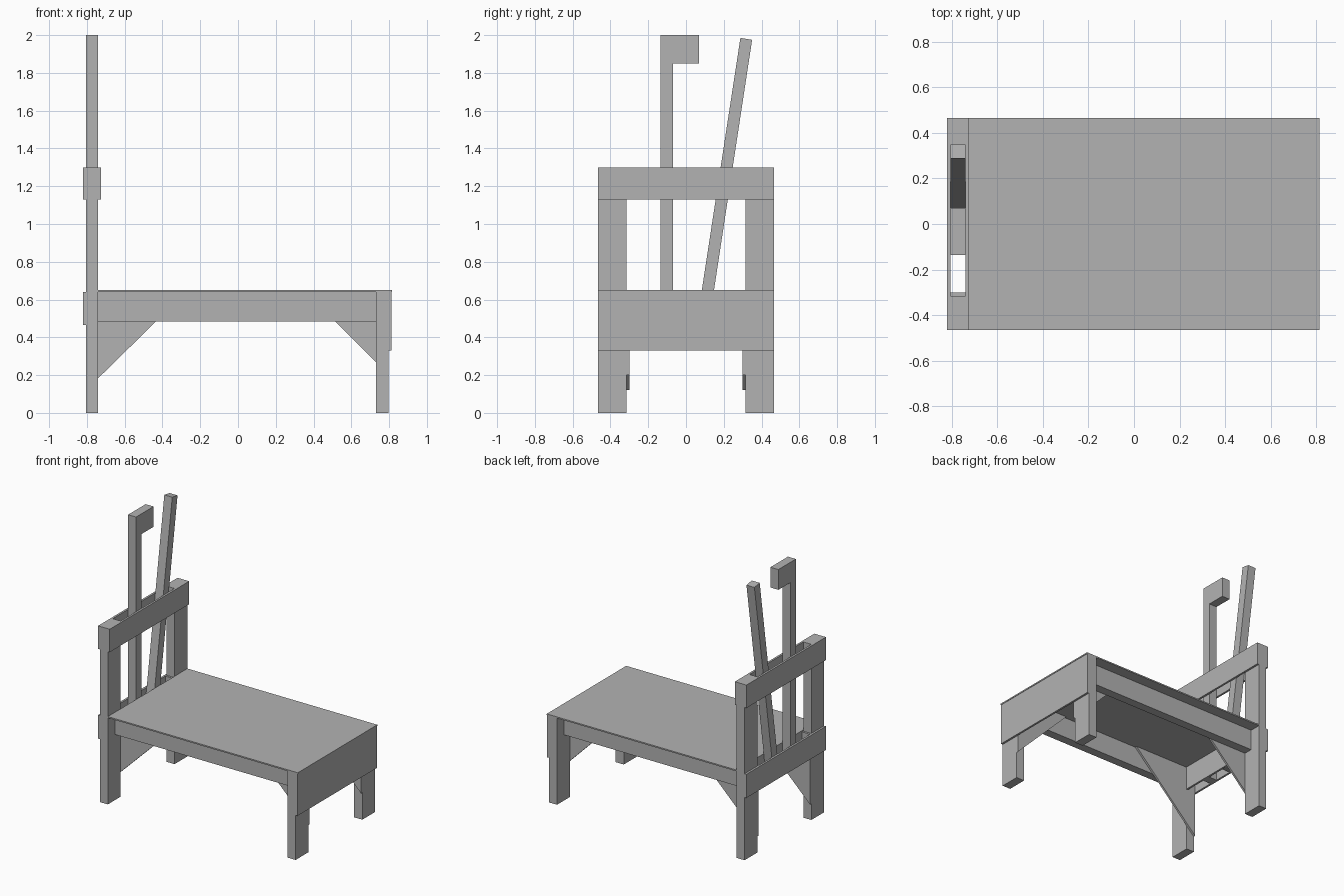
import bpy
import bmesh

cube = bpy.data.objects.get("Cube")
if cube:
    bpy.data.objects.remove(cube, do_unlink=True)

grey = bpy.data.materials.new("plain grey")
grey.use_nodes = True
colour = (0.45, 0.45, 0.45, 1)
grey.diffuse_color = colour
grey.node_tree.nodes["Principled BSDF"].inputs["Base Color"].default_value = colour


def prism(name, outline, start, depth):
    """Extrude a closed outline of 3D points along one direction."""
    bm = bmesh.new()
    face = bm.faces.new([bm.verts.new(start(a, b)) for a, b in outline])
    moved = bmesh.ops.extrude_face_region(bm, geom=[face])["geom"]
    bmesh.ops.translate(bm, vec=depth, verts=[v for v in moved if isinstance(v, bmesh.types.BMVert)])
    bmesh.ops.recalc_face_normals(bm, faces=bm.faces)
    mesh = bpy.data.meshes.new(name)
    bm.to_mesh(mesh)
    bm.free()
    mesh.materials.append(grey)
    obj = bpy.data.objects.new(name, mesh)
    bpy.context.scene.collection.objects.link(obj)
    return obj


def box(name, x, y, z):
    outline = [(x[0], y[0]), (x[1], y[0]), (x[1], y[1]), (x[0], y[1])]
    return prism(name, outline, lambda a, b: (a, b, z[0]), (0, 0, z[1] - z[0]))


def side_plate(name, outline, y0, y1):
    return prism(name, outline, lambda a, b: (a, y0, b), (0, y1 - y0, 0))


def end_piece(name, outline, x0, x1):
    return prism(name, outline, lambda a, b: (x0, a, b), (x1 - x0, 0, 0))


HALF = 0.465                # half width of the bed
INNER = 0.315               # inner face of the posts
HEAD = (-0.805, -0.74)      # head posts, front to back
FOOT = (0.73, 0.797)        # foot legs
PLY = 0.015                 # plate thickness
DECK = 0.64                 # underside of the deck

# Posts, rails and corner braces on both sides
for side, s in (("left", 1), ("right", -1)):
    post_y = sorted((s * INNER, s * HALF))
    box(side + "_head_post", HEAD, post_y, (0, 1.3))
    box(side + "_foot_leg", FOOT, post_y, (0, DECK))
    box(side + "_rail", (HEAD[1], FOOT[0]), sorted((s * INNER, s * (INNER + 0.066))), (0.485, DECK))
    for end, x, low, tip in (("head", HEAD[0], 0.12, -0.275), ("foot", FOOT[1], 0.20, 0.36)):
        side_plate(f"{side}_{end}_brace", [(x, low), (tip, DECK), (x, DECK)],
                   s * INNER, s * (INNER - PLY))

# Deck and foot panel
box("deck", (HEAD[1], 0.815), (-HALF, HALF), (DECK, 0.65))
box("foot_panel", (FOOT[1], FOOT[1] + PLY), (-HALF, HALF), (0.33, DECK))

# Head plates on both faces of the posts
outer = (HEAD[0] - PLY, HEAD[0])
inner = (HEAD[1], HEAD[1] + PLY)
box("upper_outer_plate", outer, (-HALF, HALF), (1.13, 1.3))
box("upper_inner_plate", inner, (-HALF, HALF), (1.13, 1.3))
box("lower_outer_plate", outer, (-HALF, HALF), (0.465, DECK))
box("lower_inner_plate", inner, (PLY - INNER, INNER - PLY), (0.465, DECK))

# Hooked bar and leaning bar held between the plates
end_piece("hooked_bar", [(-0.135, 0.465), (-0.07, 0.465), (-0.07, 1.85), (0.07, 1.85),
                         (0.07, 2), (-0.135, 2)], *HEAD)
end_piece("leaning_bar", [(0.057, 0.475), (0.12, 0.465), (0.35, 1.975), (0.288, 1.985)], *HEAD)
